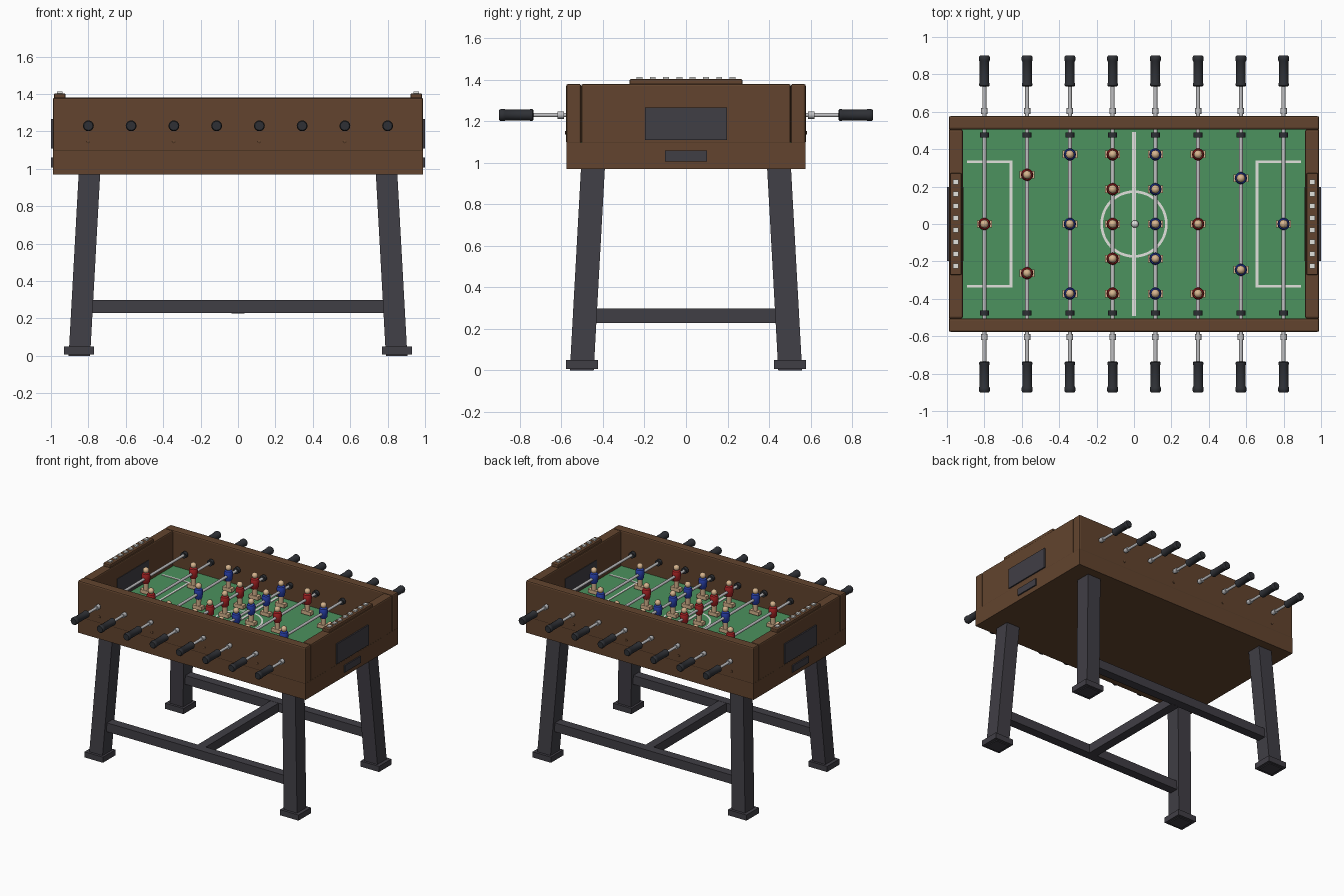
import bpy, bmesh, math
from mathutils import Matrix

if "Cube" in bpy.data.objects:
    bpy.data.objects.remove(bpy.data.objects["Cube"])


def material(name, rgb):
    def lin(c):
        c /= 255
        return c / 12.92 if c <= 0.04045 else ((c + 0.055) / 1.055) ** 2.4
    m = bpy.data.materials.new(name)
    m.diffuse_color = (*[lin(c) for c in rgb], 1)
    m.use_nodes = True
    m.node_tree.nodes["Principled BSDF"].inputs["Base Color"].default_value = m.diffuse_color
    return m


WOOD = material("brown wood", (98, 68, 46))
GREEN = material("field green", (76, 146, 94))
WHITE = material("line white", (226, 226, 222))
SLATE = material("slate legs", (64, 62, 69))
BLACK = material("grip black", (46, 48, 53))
METAL = material("rod metal", (192, 192, 194))
RED = material("team red", (172, 36, 38))
BLUE = material("team blue", (42, 66, 176))
SKIN = material("figure tan", (214, 180, 142))


def finish(name, bm, mats, smooth=False):
    bmesh.ops.recalc_face_normals(bm, faces=bm.faces)
    me = bpy.data.meshes.new(name)
    bm.to_mesh(me)
    bm.free()
    for m in mats:
        me.materials.append(m)
    ob = bpy.data.objects.new(name, me)
    bpy.context.collection.objects.link(ob)
    if smooth:
        bpy.context.view_layer.objects.active = ob
        ob.select_set(True)
        bpy.ops.object.shade_smooth_by_angle(angle=math.radians(40))
        ob.select_set(False)
    return ob


def add_box(bm, x0, x1, y0, y1, z0, z1, mat=0):
    mtx = Matrix.Translation(((x0 + x1) / 2, (y0 + y1) / 2, (z0 + z1) / 2))
    mtx = mtx @ Matrix.Diagonal((x1 - x0, y1 - y0, z1 - z0, 1))
    verts = bmesh.ops.create_cube(bm, size=1, matrix=mtx)["verts"]
    for f in {f for v in verts for f in v.link_faces}:
        f.material_index = mat
    return verts


def box(name, x0, x1, y0, y1, z0, z1, mat, bevel=0.0):
    bm = bmesh.new()
    add_box(bm, x0, x1, y0, y1, z0, z1)
    ob = finish(name, bm, [mat])
    if bevel:
        b = ob.modifiers.new("bevel", "BEVEL")
        b.width, b.segments = bevel, 2
    return ob


def add_lathe(bm, profile, mtx, segs=16, mat=0):
    """Revolve (radius, height) points around local z, closing both ends."""
    rings = []
    for r, h in profile:
        rings.append([bm.verts.new(mtx @ Matrix.Rotation(2 * math.pi * i / segs, 4, 'Z')
                                   @ Matrix.Translation((r, 0, h)).translation) for i in range(segs)])
    faces = [bm.faces.new(rings[0]), bm.faces.new(rings[-1])]
    for a, b in zip(rings, rings[1:]):
        for i in range(segs):
            j = (i + 1) % segs
            faces.append(bm.faces.new((a[i], a[j], b[j], b[i])))
    for f in faces:
        f.material_index = mat


SIDES = (-1, 1)

# Cabinet: solid base, long side walls, end walls between them
box("cabinet_base", -.99, .99, -.575, .575, .97, 1.098, WOOD)
box("playing_field", -.92, .92, -.51, .51, 1.095, 1.102, GREEN)
for s in SIDES:
    y0, y1 = sorted((s * .505, s * .577))
    box("side_wall", -.99, .99, y0, y1, 1.09, 1.38, WOOD, .01)
    x0, x1 = sorted((s * .915, s * .99))
    box("end_wall", x0, x1, -.505, .505, 1.09, 1.38, WOOD, .01)
    # Goal opening through the end wall, ball return slot
    x0, x1 = sorted((s * .911, s * 1.0))
    box("goal", x0, x1, -.197, .197, 1.11, 1.267, SLATE)
    x0, x1 = sorted((s * .98, s * 1.0))
    box("ball_return", x0, x1, -.1, .1, 1.007, 1.06, SLATE)
    # Score counter with beads
    x0, x1 = sorted((s * .922, s * .984))
    box("score_rail", x0, x1, -.272, .272, 1.375, 1.403, WOOD, .006)
    bm = bmesh.new()
    for i in range(8):
        y = (i - 3.5) * .064
        add_box(bm, s * .953 - .014, s * .953 + .014, y - .014, y + .014, 1.395, 1.413)
    finish("score_beads", bm, [WHITE])

# Field markings: centre line, penalty boxes, centre circle
bm = bmesh.new()
Z0, Z1 = 1.1, 1.106
add_box(bm, -.01, .01, -.492, .492, Z0, Z1)
for s in SIDES:
    x0, x1 = sorted((s * .65, s * .665))
    add_box(bm, x0, x1, -.34, .34, Z0, Z1)
    x0, x1 = sorted((s * .655, s * .893))
    for t in SIDES:
        add_box(bm, x0, x1, t * .333 - .007, t * .333 + .007, Z0, Z1)
N = 48
for i in range(N):
    quad = []
    for r, k in ((.166, i), (.18, i), (.18, i + 1), (.166, i + 1)):
        a = 2 * math.pi * k / N
        quad.append(bm.verts.new((r * math.cos(a), r * math.sin(a), Z1)))
    bm.faces.new(quad)
bmesh.ops.remove_doubles(bm, verts=bm.verts, dist=1e-5)
finish("field_lines", bm, [WHITE])

# Ball
bm = bmesh.new()
bmesh.ops.create_uvsphere(bm, u_segments=16, v_segments=10, radius=.02,
                          matrix=Matrix.Translation((.005, 0, 1.125)))
finish("ball", bm, [WHITE], True)

# Splayed legs and feet
for sx in SIDES:
    for sy in SIDES:
        bm = bmesh.new()
        for v in add_box(bm, -.0575, .0575, -.0575, .0575, 0, .98):
            t = v.co.z / .98
            v.co.x += sx * (.848 - .054 * t)
            v.co.y += sy * (.502 - .054 * t)
        finish("leg", bm, [SLATE])
        cx, cy = sx * .85, sy * .5
        box("foot", cx - .08, cx + .08, cy - .077, cy + .077, .006, .05, SLATE)

# Long stretchers and central crossbar
for s in SIDES:
    box("stretcher", -.8, .8, s * .487 - .035, s * .487 + .035, .228, .298, SLATE)
box("crossbar", -.035, .035, -.46, .46, .227, .297, SLATE)

# Rods with collars, bumpers and grips
ROD_Z = 1.23
ROD_X = [-.8 + i * 1.6 / 7 for i in range(8)]
GRIP = [(.022, .735), (.028, .74), (.028, .75), (.026, .755), (.026, .87),
        (.029, .875), (.029, .893), (.024, .9)]
for i, x in enumerate(ROD_X):
    bm = bmesh.new()
    base = Matrix.Translation((x, 0, ROD_Z))
    for s in SIDES:
        m = base @ Matrix.Rotation(-s * math.pi / 2, 4, 'X')
        if s == 1:
            add_lathe(bm, [(.0105, -.75), (.0105, .75)], m, 12)
        add_lathe(bm, [(.018, .587), (.018, .62)], m, 12)
        add_lathe(bm, [(.024, .463), (.024, .488)], m, 16, 1)
        add_lathe(bm, GRIP, m, 16, 1)
        # Small wall bolt under every second rod
        if i % 2 == 0:
            b = m @ Matrix.Translation((0, s * .085, 0))
            add_lathe(bm, [(.009, .57), (.009, .581), (.005, .584)], b, 8, 2)
    finish("rod", bm, [METAL, BLACK, WOOD], True)

# Player figures
ROWS = [(RED, (0,)), (RED, (-.263, .263)), (BLUE, (-.372, 0, .372)),
        (RED, (-.372, -.186, 0, .186, .372)), (BLUE, (-.372, -.186, 0, .186, .372)),
        (RED, (-.372, 0, .372)), (BLUE, (-.245, .245)), (BLUE, (0,))]
for x, (team, ys) in zip(ROD_X, ROWS):
    for y in ys:
        bm = bmesh.new()
        m = Matrix.Translation((x, y, 0))
        add_lathe(bm, [(.02, 1.19), (.028, 1.2), (.033, 1.25), (.028, 1.268), (.012, 1.275)], m, 12, 0)
        add_lathe(bm, [(.018, 1.13), (.02, 1.195)], m, 12, 1)
        add_box(bm, x - .04, x + .04, y - .02, y + .02, 1.112, 1.14, 1)
        n = len(bm.faces)
        bmesh.ops.create_uvsphere(bm, u_segments=12, v_segments=8, radius=.023,
                                  matrix=Matrix.Translation((x, y, 1.291)))
        bm.faces.ensure_lookup_table()
        for f in bm.faces[n:]:
            f.material_index = 1
        finish("player_figure", bm, [team, SKIN], True)
